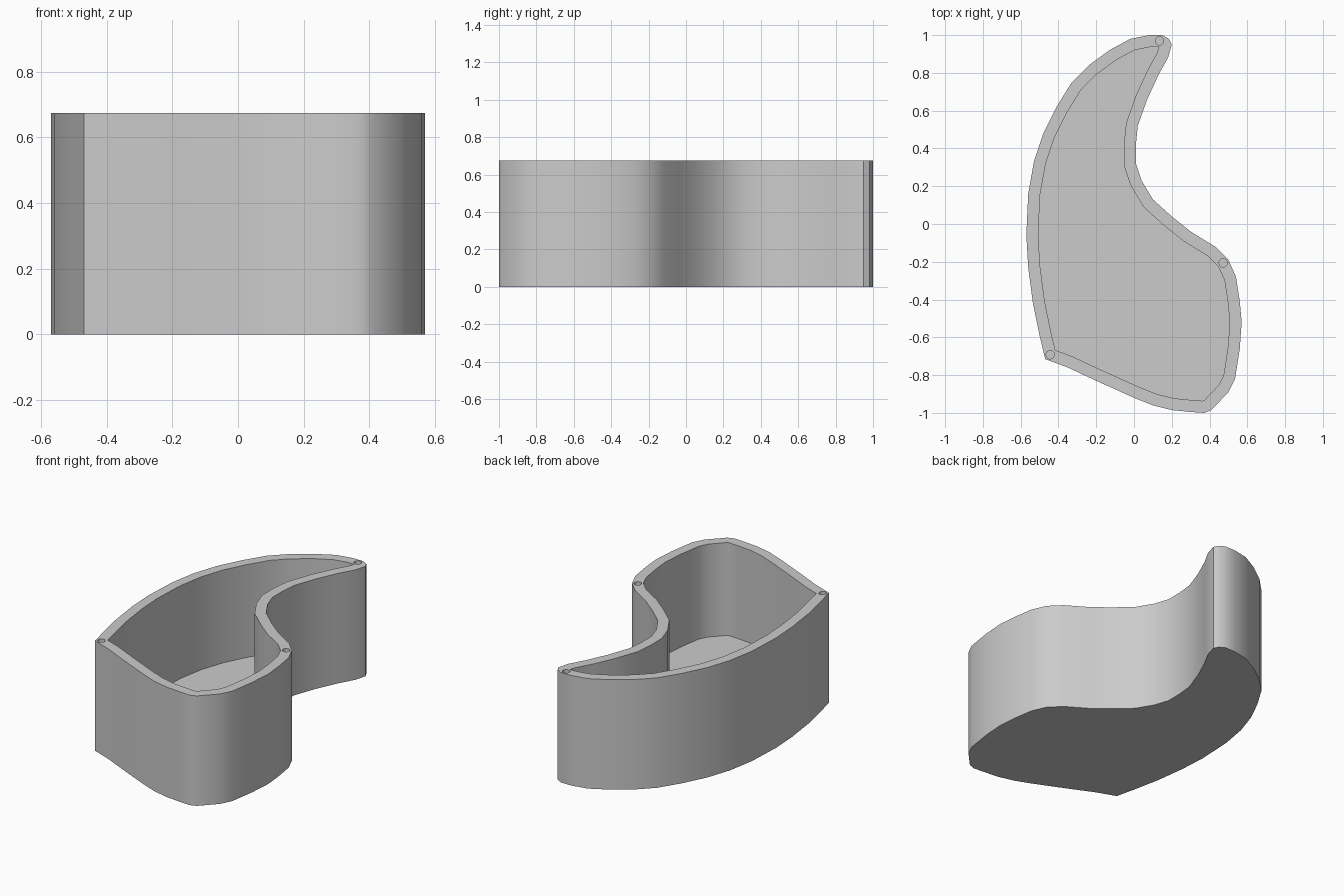
import bpy
import bmesh
import math
from mathutils import Vector

default_cube = bpy.data.objects.get("Cube")
if default_cube:
    bpy.data.objects.remove(default_cube, do_unlink=True)

HEIGHT = 0.675
WALL = 0.063
FLOOR = 0.105
HOLE_RADIUS = 0.022
HOLE_DEPTH = 0.15

# Curved footprint, counter-clockwise from the sharp left corner
front_edge = [(-.47, -.715), (-.35, -.76), (-.2, -.83), (0, -.92), (.1, -.96),
              (.2, -.985), (.3, -.995), (.37, -1)]
right_bulge = [(.41, -.985), (.5, -.89), (.535, -.82), (.56, -.66), (.57, -.52),
               (.56, -.41), (.54, -.28), (.5, -.19), (.43, -.12)]
inner_bend = [(.3, -.04), (.2, .04), (.1, .13), (.04, .23), (.01, .32),
              (.01, .42), (.02, .52), (.07, .66), (.13, .79), (.18, .88)]
tip = [(.2, .95), (.185, .98), (.15, 1)]
left_sweep = [(.08, 1), (-.02, .98), (-.13, .92), (-.24, .84), (-.33, .75),
              (-.41, .62), (-.48, .48), (-.53, .33), (-.56, .16), (-.57, -.06),
              (-.56, -.23), (-.535, -.42), (-.5, -.59)]
outline = front_edge + right_bulge + inner_bend + tip + left_sweep
INNER_TIP = (.132, .938)
HOLES = [(-.444, -.692), (.472, -.206), (.135, .969)]


def inset_outline(points, distance):
    """Mitred inward offset; the rounded tip collapses to one sharp point."""
    result = []
    count = len(points)
    for i, point in enumerate(points):
        if point in tip:
            if point == tip[0]:
                result.append(INNER_TIP)
            continue
        here = Vector(point)
        before = (here - Vector(points[i - 1])).normalized()
        after = (Vector(points[(i + 1) % count]) - here).normalized()
        n1 = Vector((-before.y, before.x))
        n2 = Vector((-after.y, after.x))
        result.append(tuple(here + (n1 + n2) * distance / (1 + n1.dot(n2))))
    return result


def circle(center, radius, sides=24):
    step = math.tau / sides
    return [(center[0] + radius * math.cos(i * step),
             center[1] + radius * math.sin(i * step)) for i in range(sides)]


def prism(name, points, bottom, top):
    bm = bmesh.new()
    base = bm.faces.new([bm.verts.new((x, y, bottom)) for x, y in points])
    extruded = bmesh.ops.extrude_face_region(bm, geom=[base], use_keep_orig=True)
    raised = [v for v in extruded["geom"] if isinstance(v, bmesh.types.BMVert)]
    bmesh.ops.translate(bm, verts=raised, vec=(0, 0, top - bottom))
    bmesh.ops.recalc_face_normals(bm, faces=bm.faces)
    mesh = bpy.data.meshes.new(name)
    bm.to_mesh(mesh)
    bm.free()
    obj = bpy.data.objects.new(name, mesh)
    bpy.context.collection.objects.link(obj)
    return obj


def carve(target, cutter):
    cutter.hide_render = True
    modifier = target.modifiers.new("carve", "BOOLEAN")
    modifier.operation = "DIFFERENCE"
    modifier.solver = "EXACT"
    modifier.object = cutter
    bpy.ops.object.modifier_apply(modifier=modifier.name)
    bpy.data.objects.remove(cutter, do_unlink=True)


# Plain grey material
grey = bpy.data.materials.new("plain grey")
grey.use_nodes = True
color = (0.6, 0.6, 0.6, 1)
grey.diffuse_color = color
grey.node_tree.nodes["Principled BSDF"].inputs["Base Color"].default_value = color

# Open tray body
tray = prism("curved_tray", outline, 0, HEIGHT)
tray.data.materials.append(grey)
bpy.ops.object.select_all(action="DESELECT")
tray.select_set(True)
bpy.context.view_layer.objects.active = tray

# Hollow interior and the three blind holes in the rim
carve(tray, prism("cavity_cutter", inset_outline(outline, WALL), FLOOR, HEIGHT + 0.1))
for center in HOLES:
    carve(tray, prism("hole_cutter", circle(center, HOLE_RADIUS),
                      HEIGHT - HOLE_DEPTH, HEIGHT + 0.1))

# Smooth curved walls with crisp rims and corners
bpy.ops.object.shade_smooth_by_angle(angle=math.radians(30))
